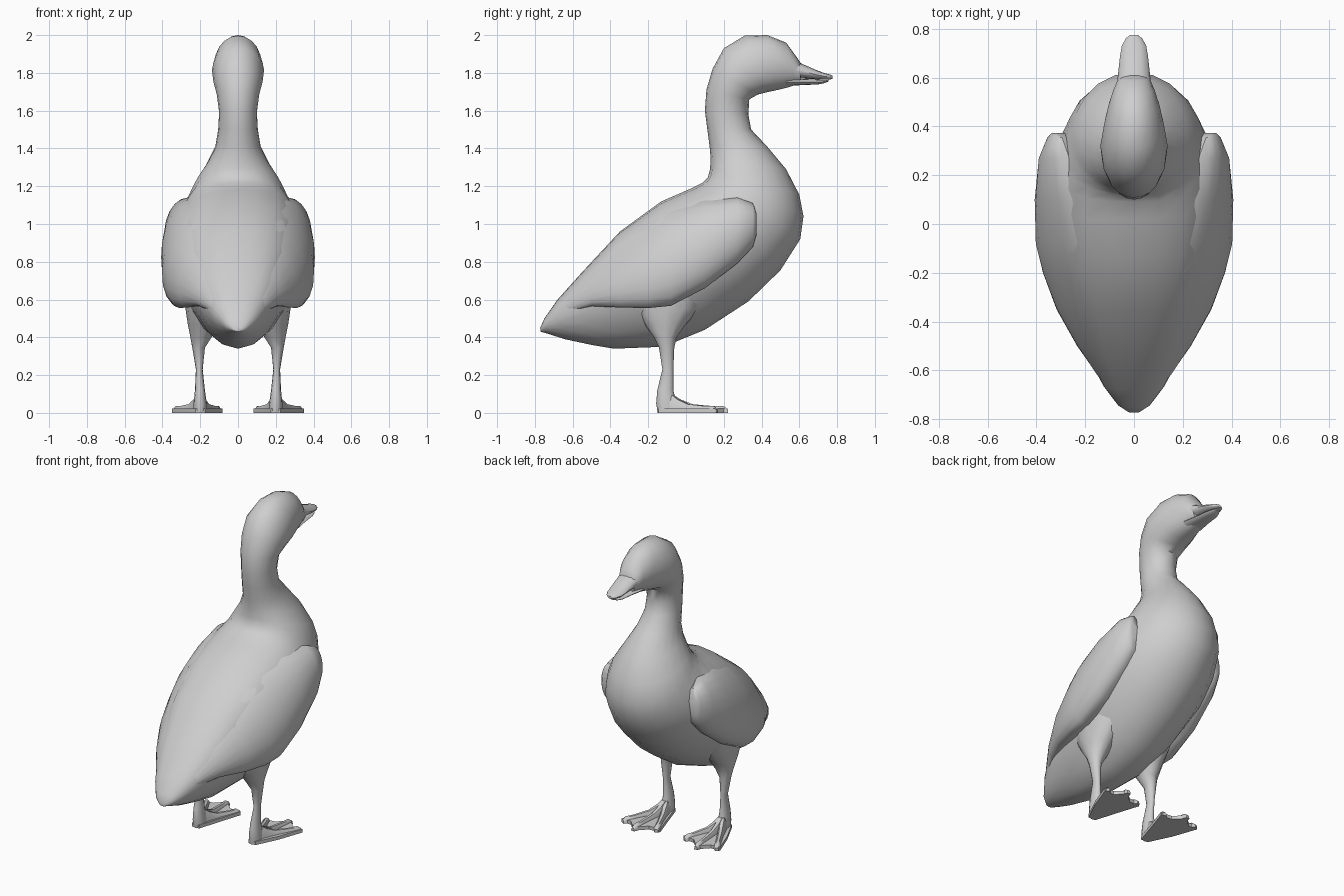
import bpy, bmesh, math
from mathutils import Vector

grey = bpy.data.materials.new("plain_grey")
grey.diffuse_color = (0.62, 0.62, 0.62, 1)


def finish(name, bm, mirror=False, angle=50):
    """Turn a bmesh into a smooth shaded object, optionally mirrored across x."""
    bmesh.ops.recalc_face_normals(bm, faces=bm.faces)
    mesh = bpy.data.meshes.new(name)
    bm.to_mesh(mesh)
    bm.free()
    mesh.materials.append(grey)
    ob = bpy.data.objects.new(name, mesh)
    bpy.context.collection.objects.link(ob)
    if mirror:
        ob.modifiers.new("mirror", 'MIRROR').use_mirror_merge = False
    bpy.ops.object.select_all(action='DESELECT')
    ob.select_set(True)
    bpy.context.view_layer.objects.active = ob
    bpy.ops.object.shade_smooth_by_angle(angle=math.radians(angle))
    return ob


def loft(name, rings, mirror=False, angle=50):
    """Skin a list of equal-length closed rings and cap both ends."""
    bm = bmesh.new()
    loops = [[bm.verts.new(p) for p in ring] for ring in rings]
    n = len(loops[0])
    for a, b in zip(loops, loops[1:]):
        for i in range(n):
            j = (i + 1) % n
            bm.faces.new((a[i], a[j], b[j], b[i]))
    bm.faces.new(loops[0])
    bm.faces.new(loops[-1])
    return finish(name, bm, mirror, angle)


def section(back, front, width, shift=0.0, n=20):
    """Oval spanning two (y, z) points; shift moves the widest part to the back."""
    b, f = Vector((0, *back)), Vector((0, *front))
    mid, half = (b + f) / 2, (b - f) / 2
    ring = []
    for i in range(n):
        a = 2 * math.pi * i / n
        c = math.cos(a)
        ring.append(mid + half * (c + shift * (1 - c * c)) + Vector((width * math.sin(a), 0, 0)))
    return ring


# Body, neck and head: sections swing from the tail up the neck to the face
body = [
    ((-.772, .45), (-.77, .43), .022, 0), ((-.75, .50), (-.735, .42), .065, .1),
    ((-.68, .60), (-.64, .39), .125, .2), ((-.55, .745), (-.50, .36), .195, .25),
    ((-.35, .96), (-.38, .34), .265, .25), ((-.13, 1.12), (-.12, .35), .325, .22),
    ((.02, 1.185), (.10, .44), .34, .2), ((.09, 1.22), (.33, .59), .34, .12),
    ((.115, 1.245), (.50, .755), .315, .05), ((.122, 1.27), (.605, .92), .275, 0),
    ((.126, 1.285), (.622, 1.04), .25, 0), ((.128, 1.30), (.60, 1.155), .222, 0),
    ((.13, 1.35), (.53, 1.29), .165, 0), ((.125, 1.41), (.43, 1.41), .12, 0),
    ((.113, 1.50), (.345, 1.50), .105, 0), ((.10, 1.60), (.33, 1.58), .10, 0),
    ((.108, 1.71), (.335, 1.66), .112, 0), ((.14, 1.82), (.38, 1.685), .13, 0),
    ((.20, 1.93), (.44, 1.70), .138, 0), ((.31, 1.997), (.50, 1.713), .123, 0),
    ((.43, 2.0), (.54, 1.723), .105, 0), ((.53, 1.96), (.57, 1.733), .084, 0),
    ((.585, 1.885), (.585, 1.738), .069, 0), ((.61, 1.848), (.605, 1.745), .058, 0)]
loft("body_neck_head", [section(*s) for s in body])

# Bill halves: y, top z, bottom z, half width
upper = [(.53, 1.88, 1.772, .075), (.61, 1.85, 1.770, .066), (.69, 1.815, 1.766, .057),
         (.73, 1.80, 1.764, .05), (.76, 1.792, 1.765, .034), (.775, 1.785, 1.768, .015)]
lower = [(.53, 1.772, 1.731, .07), (.61, 1.768, 1.735, .055), (.70, 1.764, 1.739, .044),
         (.735, 1.762, 1.746, .032), (.755, 1.764, 1.755, .018)]
for name, rows in (("upper_bill", upper), ("lower_bill", lower)):
    loft(name, [section((y, t), (y, b), w, 0, 12) for y, t, b, w in rows])

# Folded wings: y, top x, top z, bottom x, bottom z, outward bulge
wing = [(.372, .315, 1.06, .31, .94, .025), (.355, .295, 1.11, .305, .88, .055),
        (.27, .265, 1.14, .305, .79, .105), (.10, .20, 1.135, .315, .66, .145),
        (-.08, .12, 1.10, .318, .567, .172), (-.20, .07, 1.052, .312, .555, .165),
        (-.35, .05, .94, .27, .558, .14), (-.50, .04, .785, .20, .565, .10),
        (-.62, .04, .65, .12, .53, .065), (-.70, .03, .555, .07, .50, .03)]
rings = []
for y, tx, tz, bx, bz, bulge in wing:
    ring = []
    for i in range(11):
        t = i / 10
        s = (1 - math.cos(math.pi * t)) / 2
        ring.append((tx + (bx - tx) * t + bulge * math.sin(math.pi * t), y, tz + (bz - tz) * s))
    ring += [(bx - .07, y, bz + .02), (max(tx - .06, .01), y, tz - .06)]
    rings.append(ring)
loft("folded_wings", rings, True)

# Thighs and legs: z, x range, y range
leg = [(.64, .08, .285, -.30, .12), (.55, .09, .278, -.27, .07), (.47, .11, .266, -.22, .0),
       (.40, .14, .252, -.17, -.05), (.345, .175, .242, -.143, -.062),
       (.23, .187, .223, -.125, -.067), (.12, .175, .228, -.152, -.067),
       (.05, .165, .235, -.158, -.05), (.0, .165, .235, -.15, -.04)]
rings = []
for z, x0, x1, y0, y1 in leg:
    rings.append([((x0 + x1) / 2 + (x1 - x0) / 2 * math.cos(a),
                   (y0 + y1) / 2 + (y1 - y0) / 2 * math.sin(a), z)
                  for a in (2 * math.pi * i / 12 for i in range(12))])
loft("legs", rings, True)

# Webbing between the toes: flat fan with scalloped front
web = [(.175, -.145), (.225, -.145), (.295, .0), (.35, .155), (.285, .155),
       (.225, .215), (.16, .15), (.083, .145), (.13, .0)]
loft("foot_webs", [[(x, y, z) for x, y in web] for z in (0, .022)], True, 30)

# Toes: tapering ridges from the ankle to each tip
for name, tx, ty in (("inner_toe", .10, .16), ("middle_toe", .225, .222), ("outer_toe", .335, .165)):
    start, tip = Vector((.2, -.09, 0)), Vector((tx, ty, 0))
    side = Vector((tip.y - start.y, start.x - tip.x, 0)).normalized()
    rings = []
    for t, w, h in ((0, .03, .11), (.2, .026, .07), (.4, .021, .046), (.75, .019, .036),
                    (.92, .02, .036), (1, .011, .02)):
        c = start.lerp(tip, t)
        up = Vector((0, 0, h))
        rings.append([c - side * w, c - side * w * .9 + up * .6, c - side * w * .4 + up,
                      c + side * w * .4 + up, c + side * w * .9 + up * .6, c + side * w])
    loft(name + "s", rings, True)
